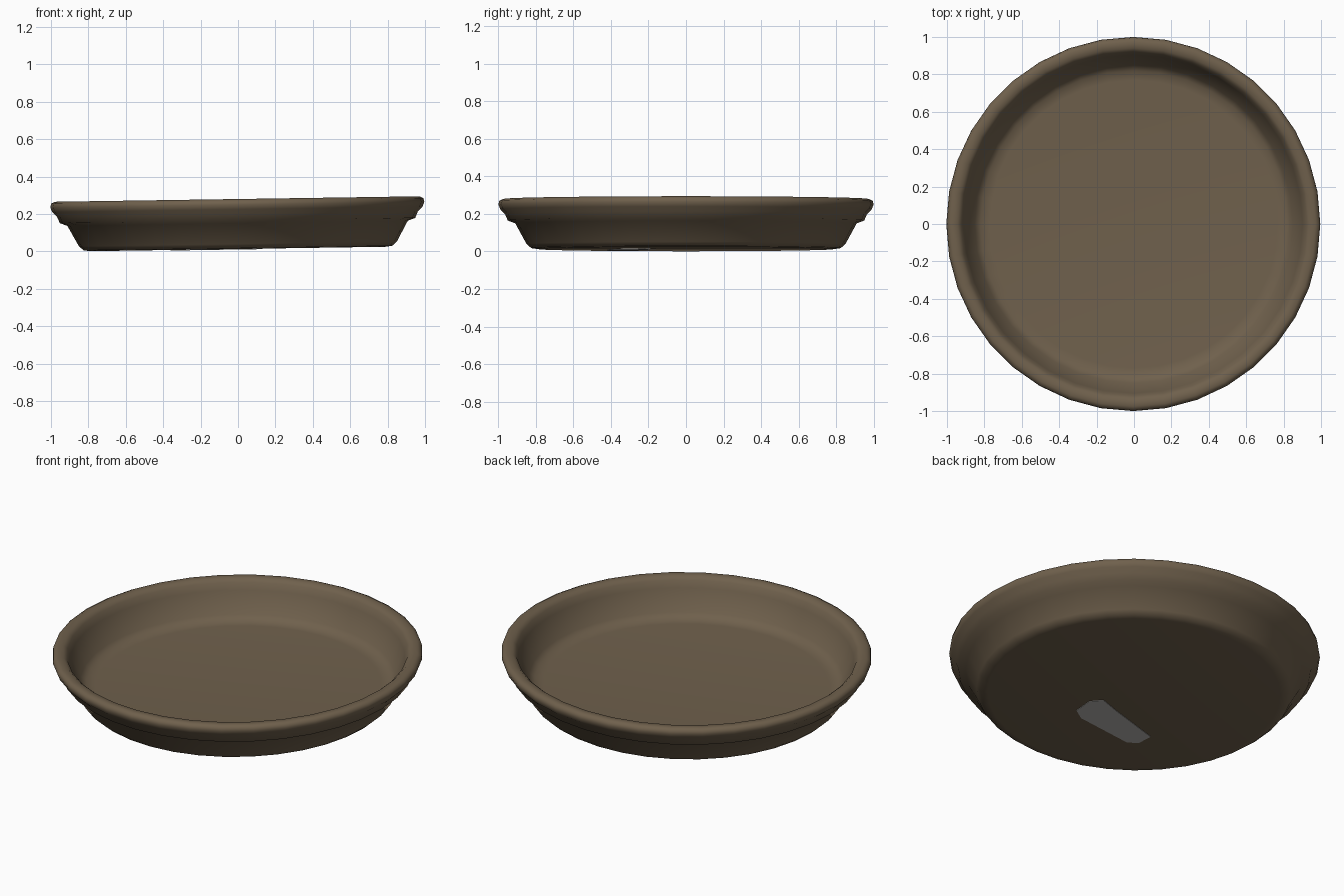
import bpy, bmesh, math

cube = bpy.data.objects.get("Cube")
if cube:
    bpy.data.objects.remove(cube, do_unlink=True)

SIDES = 36
TILT = -0.015  # the dish leans slightly, its left side is higher


def make_material(name, rgb):
    mat = bpy.data.materials.new(name)
    mat.use_nodes = True
    mat.diffuse_color = (*rgb, 1)
    mat.node_tree.nodes["Principled BSDF"].inputs["Base Color"].default_value = (*rgb, 1)
    return mat


def add_object(name, bm, mat):
    bmesh.ops.recalc_face_normals(bm, faces=bm.faces)
    mesh = bpy.data.meshes.new(name)
    bm.to_mesh(mesh)
    bm.free()
    mesh.materials.append(mat)
    obj = bpy.data.objects.new(name, mesh)
    bpy.context.collection.objects.link(obj)
    obj.rotation_euler.y = TILT
    return obj


def lathe(profile):
    """Closed solid of revolution; the profile starts and ends on the axis."""
    bm = bmesh.new()
    angles = [2 * math.pi * i / SIDES for i in range(SIDES)]
    rings = [[bm.verts.new((r * math.cos(a), r * math.sin(a), z)) for a in angles]
             for r, z in profile[1:-1]]
    for low, high in zip(rings, rings[1:]):
        for i in range(SIDES):
            j = (i + 1) % SIDES
            bm.faces.new((low[i], low[j], high[j], high[i]))
    for ring, (_, z) in ((rings[0], profile[0]), (rings[-1], profile[-1])):
        centre = bm.verts.new((0, 0, z))
        for i in range(SIDES):
            bm.faces.new((ring[i], ring[(i + 1) % SIDES], centre))
    return bm


clay = make_material("brown clay", (0.160, 0.118, 0.073))
grey = make_material("grey label", (0.47, 0.46, 0.44))

# Dish: underside, flared wall, stepped lip, rolled rim, inner wall, floor
dish = add_object("dish", lathe([
    (0, 0.013), (0.79, 0.013), (0.825, 0.018), (0.85, 0.04),
    (0.91, 0.15), (0.95, 0.165), (0.965, 0.20), (0.99, 0.225),
    (1.0, 0.25), (0.995, 0.27), (0.975, 0.28), (0.94, 0.277),
    (0.92, 0.26), (0.905, 0.22), (0.85, 0.10), (0.82, 0.075),
    (0.77, 0.07), (0, 0.07)]), clay)

# Label: thin plate with worn corners under the base
bm = bmesh.new()
outline = [(0.12, -0.34), (0.13, -0.22), (0.08, -0.16), (-0.04, -0.20),
           (-0.36, -0.29), (-0.355, -0.385), (-0.30, -0.42), (0.05, -0.385)]
face = bm.faces.new([bm.verts.new((x, y, 0.010)) for x, y in outline])
plate = bmesh.ops.extrude_face_region(bm, geom=[face])
for v in plate["geom"]:
    if isinstance(v, bmesh.types.BMVert):
        v.co.z += 0.004
add_object("base_label", bm, grey)

# Smooth shading on the dish
bpy.ops.object.select_all(action="DESELECT")
dish.select_set(True)
bpy.context.view_layer.objects.active = dish
bpy.ops.object.shade_smooth_by_angle(angle=math.radians(60))
